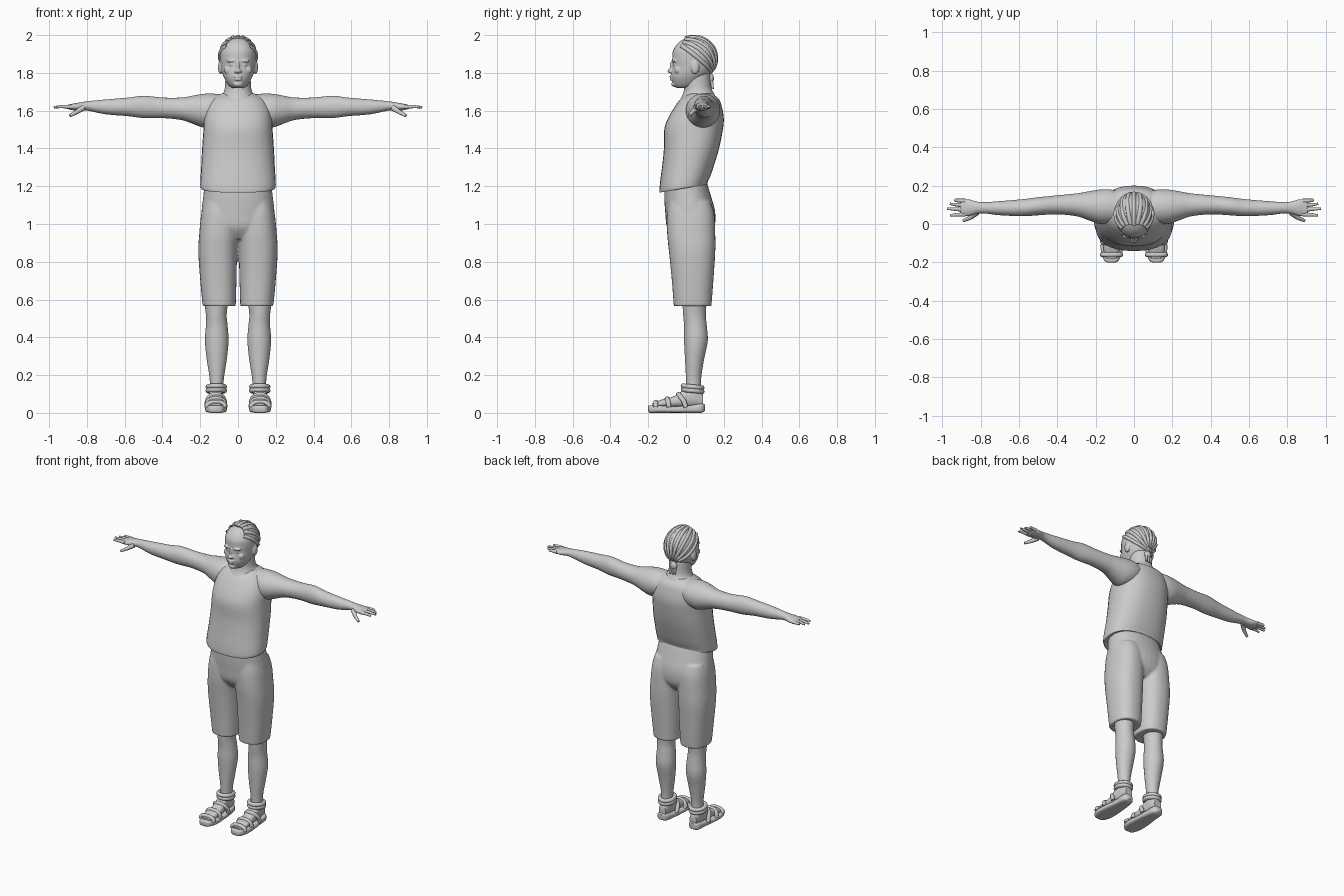
import bpy, bmesh, math
from mathutils import Vector, Matrix

cube = bpy.data.objects.get("Cube")
if cube:
    bpy.data.objects.remove(cube, do_unlink=True)

grey = bpy.data.materials.new("plain grey")
grey.use_nodes = True
grey.diffuse_color = (0.6, 0.6, 0.6, 1)
grey.node_tree.nodes["Principled BSDF"].inputs["Base Color"].default_value = grey.diffuse_color


def select(objs):
    bpy.ops.object.select_all(action='DESELECT')
    for ob in objs:
        ob.select_set(True)
    bpy.context.view_layer.objects.active = objs[0]


def finish(name, bm, mirror=False):
    """Turn a bmesh into a smooth object, optionally with its mirrored twin."""
    if mirror:
        twin = bmesh.ops.duplicate(bm, geom=bm.verts[:] + bm.edges[:] + bm.faces[:])
        for v in twin["geom"]:
            if isinstance(v, bmesh.types.BMVert):
                v.co.x = -v.co.x
    bmesh.ops.recalc_face_normals(bm, faces=bm.faces)
    mesh = bpy.data.meshes.new(name)
    bm.to_mesh(mesh)
    bm.free()
    mesh.materials.append(grey)
    ob = bpy.data.objects.new(name, mesh)
    bpy.context.collection.objects.link(ob)
    select([ob])
    bpy.ops.object.shade_smooth_by_angle(angle=math.radians(50))
    return ob


def spline(rows, steps=5):
    """Smooth interpolation through the section rows."""
    rows = [Vector(r) for r in rows]
    out = []
    for i in range(len(rows) - 1):
        a, b, c, d = (rows[min(max(i + k, 0), len(rows) - 1)] for k in (-1, 0, 1, 2))
        for s in range(steps):
            t = s / steps
            out.append(b + (c - a) * (t / 2) + (a * 2 - b * 5 + c * 4 - d) * (t * t / 2)
                       + (b * 3 - a - c * 3 + d) * (t ** 3 / 2))
    return out + [rows[-1]]


def loft(name, axis, rows, power=1.0, mirror=False, warp=None, n=32):
    """Skin oval sections; rows are (position, low, high, low, high) in hundredths.
    A four-value row is symmetric: (position, half width, low, high)."""
    rows = [(r[0], -r[1], *r[1:]) if len(r) == 4 else r for r in rows]
    bm = bmesh.new()
    rings = []
    for pos, u0, u1, v0, v1 in spline(rows):
        ring = []
        for k in range(n):
            a = math.tau * k / n
            c, s = (math.copysign(abs(f) ** power, f) for f in (math.cos(a), math.sin(a)))
            u = (u0 + u1) / 2 + c * (u1 - u0) / 2
            v = (v0 + v1) / 2 + s * (v1 - v0) / 2
            co = {"x": (pos, u, v), "y": (u, pos, v), "z": (u, v, pos)}[axis]
            co = Vector(co) / 100
            ring.append(bm.verts.new(warp(co) if warp else co))
        rings.append(ring)
    for low, high in zip(rings, rings[1:]):
        for k in range(n):
            bm.faces.new((low[k], low[k - 1], high[k - 1], high[k]))
    bm.faces.new(rings[0])
    bm.faces.new(rings[-1])
    return finish(name, bm, mirror)


def ball(name, centre, radii, mirror=False):
    bm = bmesh.new()
    place = Matrix.Translation(Vector(centre) / 100) @ Matrix.Diagonal((*(r / 100 for r in radii), 1))
    bmesh.ops.create_uvsphere(bm, u_segments=20, v_segments=12, radius=1, matrix=place)
    return finish(name, bm, mirror)


def tube(name, points, radius, taper=1.0, closed=False):
    """Round tube through points, narrowing to taper at its end."""
    curve = bpy.data.curves.new(name, 'CURVE')
    curve.dimensions = '3D'
    curve.bevel_depth = radius / 100
    curve.bevel_resolution = 3
    curve.use_fill_caps = True
    line = curve.splines.new('POLY')
    line.points.add(len(points) - 1)
    line.use_cyclic_u = closed
    for i, (p, co) in enumerate(zip(line.points, points)):
        p.co = (*(c / 100 for c in co), 1)
        p.radius = 1 + (taper - 1) * i / (len(points) - 1)
    curve.materials.append(grey)
    ob = bpy.data.objects.new(name, curve)
    bpy.context.collection.objects.link(ob)
    select([ob])
    bpy.ops.object.convert(target='MESH')
    bpy.ops.object.shade_smooth_by_angle(angle=math.radians(50))
    return ob


def fuse(name, parts, voxel, rounds):
    """Melt overlapping parts into one smooth skin."""
    select(parts)
    bpy.ops.object.join()
    ob = parts[0]
    ob.name = name
    ob.modifiers.clear()
    melt = ob.modifiers.new("melt", 'REMESH')
    melt.mode = 'VOXEL'
    melt.voxel_size = voxel
    melt.use_smooth_shade = True
    soft = ob.modifiers.new("soften", 'SMOOTH')
    soft.factor = 0.5
    soft.iterations = rounds


# Neck, shoulders and arms
neck = loft("neck", "z", [(156, 13, -5, 17), (163, 11, -4.5, 17), (168, 8.5, -2, 15.5),
                          (172, 7, -1, 13.5), (180, 6.8, -1, 13)])
arms = loft("arms", "x", [(4, 0, 16, 155, 168), (12, 0, 18, 152, 169), (18, 0, 18, 151, 169),
                          (24, 2, 17, 153, 168), (30, 4, 16, 155, 167), (40, 5, 15, 156, 167),
                          (50, 4.5, 14, 156, 168), (58, 4, 13, 157, 167), (70, 4.5, 12, 158, 166),
                          (80, 5.5, 11.5, 160, 165), (86, 4, 13, 160, 164),
                          (91, 4, 13, 161, 163)], mirror=True)
fuse("neck_and_arms", [neck, arms], 0.007, 8)

# Fingers and thumbs
for side in (-1, 1):
    for label, base, tip in (("index", 5, 4.5), ("middle", 7.4, 8), ("ring", 9.7, 10.5), ("little", 12, 12.7)):
        reach = {"middle": 97.5, "little": 93.5}.get(label, 96)
        tube(label + "_finger", [(side * 88, base, 162), (side * 93, (base + tip) / 2, 162.2),
                                 (side * reach, tip, 161.8)], 1.2, 0.5)
    tube("thumb", [(side * 82, 6, 161.5), (side * 85, 3.5, 159.5), (side * 89, 1.7, 157.3)], 1.6, 0.5)

# Sleeveless shirt with a hem that dips at the front
def dip(co):
    if co.z < 1.25:
        co.z += 0.17 * co.y * (1.25 - co.z) / 0.06
    return co

loft("shirt", "z", [(119, 19.5, -14, 11.5), (121, 20, -14, 11.5), (130, 19.5, -12.7, 14.5),
                    (140, 19, -11.7, 17.5), (150, 18.3, -11.5, 19.5), (156, 18, -9.5, 20),
                    (162, 16.7, -6, 19), (166, 14, -3, 17.5), (169, 9, 1, 14)], 0.85, warp=dip)

# Knee-length shorts
pelvis = loft("pelvis", "z", [(92, 12, -6, 11), (98, 18, -10, 15), (106, 19.3, -11, 15.5),
                              (114, 18.5, -11.5, 13.5), (122, 17.5, -11.5, 11)], 0.9)
legs = loft("short_legs", "z", [(56.5, 1.2, 18.7, -6.5, 13.5), (70, 0.8, 20, -7.5, 14.5),
                                (85, 0.4, 21, -9, 15.5), (95, 0, 20.5, -10, 15.5),
                                (105, 0, 19.5, -10, 15), (112, 1, 18, -9, 13)], 0.85, True)
fuse("shorts", [pelvis, legs], 0.007, 6)

# Lower legs
loft("lower_legs", "z", [(10, 8, 15, 0, 8), (18, 7.5, 15, 0, 8), (28, 6, 16.5, -0.5, 9.5),
                         (38, 5, 17.5, -1, 11.5), (46, 5.5, 17, -1, 11), (52, 6, 17, -1.5, 10.5),
                         (60, 5, 18, -2, 11)], mirror=True)

# Sandals: sole, foot and straps
loft("soles", "y", [(-20, 9.5, 14, 1, 3.5), (-19, 8, 15.5, 0, 4), (-14, 6, 17.3, 0, 4),
                    (-6, 6.3, 17, 0, 3.5), (2, 7, 16, 0, 4), (8, 8, 15.5, 0, 5),
                    (10, 10, 13.5, 1, 4.5)], 0.6, True)
loft("feet", "y", [(-18, 9, 14, 3, 5), (-13, 7.5, 16, 3, 7), (-6, 7.5, 15.5, 3, 9), (0, 8, 15.5, 3, 13),
                   (5, 8, 15, 3, 14), (9, 9, 14, 3, 10)], 0.85, True)
for side in (-1, 1):
    for label, y, top, lean in (("toe", -16, 5.7, 0), ("middle", -10, 7.5, 1), ("instep", -4, 9.7, 4)):
        arc = [math.pi * k / 12 for k in range(13)]
        tube(label + "_strap", [(side * (11.7 + 4.8 * math.cos(a)), y + lean * (1 - math.sin(a)),
                                 3 + (top - 3) * math.sin(a) ** 0.6) for a in arc], 1.3)
    for z in (11.8, 13.8):
        tube("ankle_strap", [(side * (11.5 + 4.4 * math.cos(a)), 3.5 + 5 * math.sin(a), z - 0.5 * math.sin(a))
                             for a in (math.tau * k / 24 for k in range(24))], 1.3, closed=True)

# Head and face
face = [loft("skull", "z", [(172, 3, -5, 4), (173.5, 5, -6.5, 7), (177, 7.2, -7.7, 10), (180, 8.4, -7.7, 13),
                            (184, 9.2, -7.2, 15), (188, 9.6, -7.3, 16), (192, 9.3, -6.8, 15.5),
                            (196, 7.2, -4, 13), (198.5, 4, 0, 9), (199.3, 1, 3, 5)], 0.95)]
for args in (("nose_tip", (0, -8.2, 181), (1.8, 1.6, 1.2)), ("nose_bridge", (0, -7.5, 183.5), (0.9, 1.2, 3)),
             ("upper_lip", (0, -7.9, 178.1), (2.3, 0.9, 0.6)), ("lower_lip", (0, -7.8, 176.6), (2, 0.9, 0.7)),
             ("chin", (0, -6.4, 174), (2.4, 1.4, 1.4)), ("nostrils", (1.3, -7.4, 180.7), (0.9, 1, 0.9), True),
             ("brows", (3.3, -6.2, 186.4), (3, 1.4, 0.9), True), ("eyes", (3.3, -6.1, 184.4), (1.4, 0.9, 0.8), True),
             ("cheeks", (5, -4.3, 181.5), (2.4, 1.8, 2.2), True), ("ears", (9.4, 4.8, 183), (1.2, 2.3, 3.6), True)):
    face.append(ball(*args))
fuse("head", face, 0.004, 4)

# Braided rows swept back to a gathered tail at the nape
tilt = Matrix.Rotation(-0.7, 3, 'X')
for row in range(-4, 5):
    roll = row * 0.36
    start = 0.45 + 0.05 * abs(row)
    path = []
    for k in range(25):
        t = start + (2.95 - start) * k / 24
        d = tilt @ Vector((math.sin(roll) * math.sin(t), -math.cos(t), math.cos(roll) * math.sin(t)))
        path.append((d.x * 9.6, 4.4 + d.y * 11.7, 187.6 + d.z * 11.4))
    tube("braid", path, 1.3, 0.7)
ball("hair_knot", (0, 13.2, 177), (2.4, 1.6, 2.6))
for lean in (-1, 0, 1):
    tube("tail_braid", [(lean, 13, 177), (lean * 1.5, 13.9, 174), (lean * 2, 14.2, 171.5)], 0.9, 0.6)
